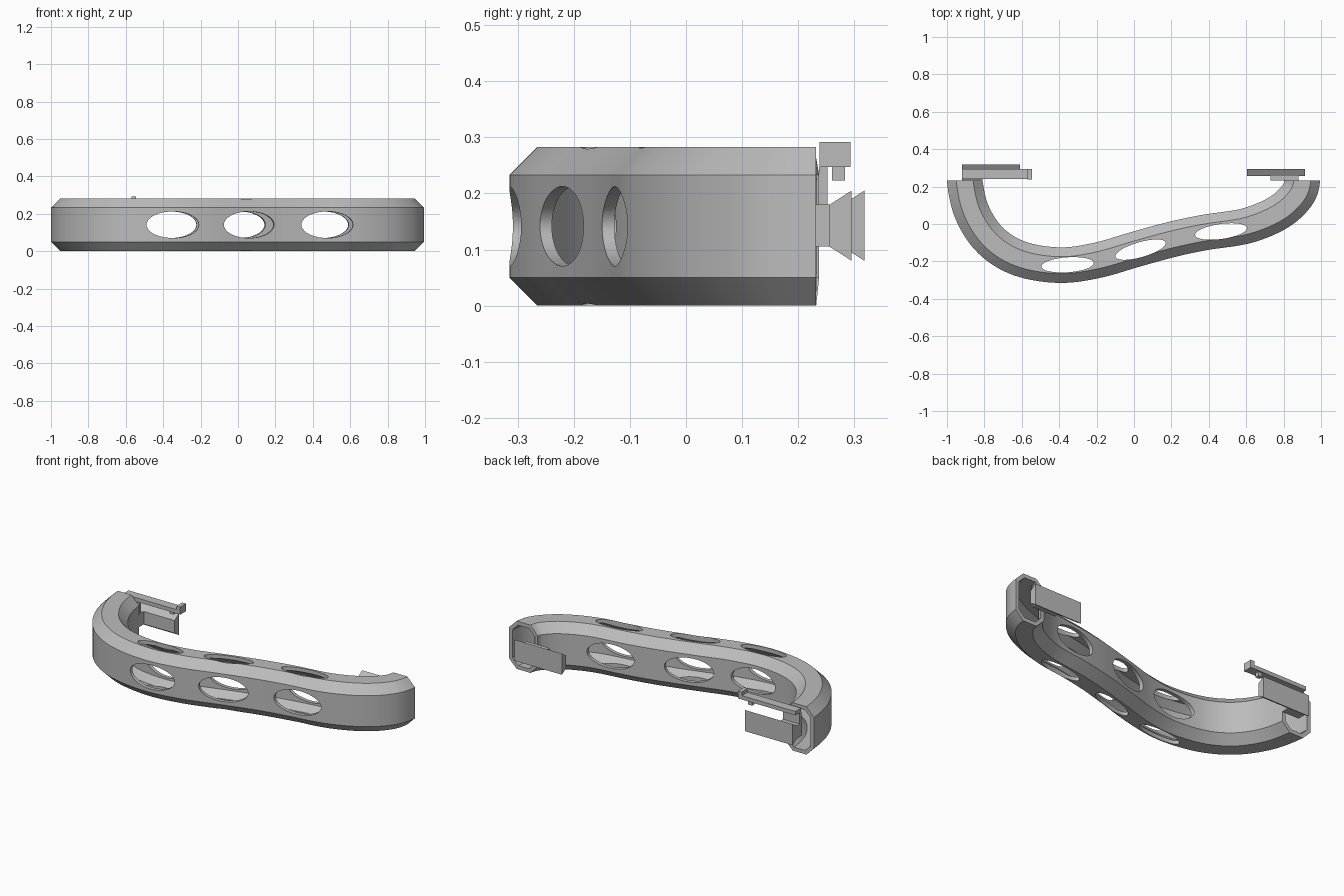
import bpy, bmesh, math
from mathutils import Vector, Matrix

cube = bpy.data.objects.get("Cube")
if cube:
    bpy.data.objects.remove(cube)

grey = bpy.data.materials.new("plain_grey")
grey.use_nodes = True
colour = (0.5, 0.5, 0.5, 1)
grey.diffuse_color = colour
grey.node_tree.nodes["Principled BSDF"].inputs["Base Color"].default_value = colour


def make_object(name, bm):
    bmesh.ops.recalc_face_normals(bm, faces=bm.faces)
    mesh = bpy.data.meshes.new(name)
    bm.to_mesh(mesh)
    bm.free()
    mesh.materials.append(grey)
    obj = bpy.data.objects.new(name, mesh)
    bpy.context.collection.objects.link(obj)
    return obj


def box(name, x, y, z):
    bm = bmesh.new()
    bmesh.ops.create_cube(bm, size=1)
    for v in bm.verts:
        for i, (a, b) in enumerate((x, y, z)):
            v.co[i] = (a + b) / 2 + v.co[i] * (b - a)
    return make_object(name, bm)


def extrude_x(name, profile, x0, x1):
    bm = bmesh.new()
    face = bm.faces.new([bm.verts.new((x0, y, z)) for y, z in profile])
    new = bmesh.ops.extrude_face_region(bm, geom=[face])["geom"]
    bmesh.ops.translate(bm, vec=(x1 - x0, 0, 0),
                        verts=[g for g in new if isinstance(g, bmesh.types.BMVert)])
    return make_object(name, bm)


# Centre line of the handle, smoothed through a few points
END, MID = 0.232, 0.1415
path = [Vector(p) for p in (
    (-0.905, END), (-0.865, 0.06), (-0.765, -0.09), (-0.61, -0.185), (-0.4, -0.22),
    (-0.2, -0.195), (0, -0.138), (0.2, -0.083), (0.38, -0.045), (0.6, -0.01),
    (0.77, 0.06), (0.87, 0.15), (0.9, END))]


def spline(pts, steps=8):
    ext = [pts[0] + Vector((0, 0.17)), *pts, pts[-1] + Vector((0, 0.1))]
    out = []
    for a, b, c, d in zip(ext, ext[1:], ext[2:], ext[3:]):
        for i in range(steps):
            t = i / steps
            out.append((2 * b + (c - a) * t + (2 * a - 5 * b + 4 * c - d) * t ** 2
                        + (3 * b - a - 3 * c + d) * t ** 3) / 2)
    return out + [pts[-1]]


def octagon(w, h, c):
    return [(w, c - h), (w, h - c), (w - c, h), (c - w, h),
            (-w, h - c), (-w, c - h), (c - w, -h), (w - c, -h)]


# Hollow tube swept along the centre line
line = spline(path)
wall = 0.022
shells = [octagon(0.095, MID, 0.05),
          octagon(0.095 - wall, MID - wall, 0.05 - 0.586 * wall)]
bm = bmesh.new()
rings = []
for i, p in enumerate(line):
    if i in (0, len(line) - 1):
        t = Vector((0, -1 if i == 0 else 1))
    else:
        t = (line[i + 1] - line[i - 1]).normalized()
    n = Vector((-t.y, t.x))
    rings.append([[bm.verts.new((p.x + n.x * u, p.y + n.y * u, MID + v))
                   for u, v in shell] for shell in shells])
for k in range(8):
    j = (k + 1) % 8
    for a, b in zip(rings, rings[1:]):
        for s in (0, 1):
            bm.faces.new((a[s][k], a[s][j], b[s][j], b[s][k]))
    for r in (rings[0], rings[-1]):
        bm.faces.new((r[0][k], r[0][j], r[1][j], r[1][k]))
handle = make_object("hollow_handle", bm)


# Oval holes through the front and through the top
def cut_oval(x, y, angle, upright):
    bm = bmesh.new()
    bmesh.ops.create_cone(bm, cap_ends=True, segments=48, radius1=1, radius2=1, depth=0.5)
    size = Matrix.Diagonal((0.14, 0.04 if upright else 0.071, 1, 1))
    tip = Matrix.Identity(4) if upright else Matrix.Rotation(math.pi / 2, 4, "X")
    turn = Matrix.Rotation(math.radians(angle), 4, "Z")
    bm.transform(Matrix.Translation((x, y, MID)) @ turn @ tip @ size)
    cutter = make_object("hole_cutter", bm)
    cutter.hide_render = True
    mod = handle.modifiers.new("hole", "BOOLEAN")
    mod.object, mod.operation, mod.solver = cutter, "DIFFERENCE", "EXACT"
    bpy.context.view_layer.objects.active = handle
    bpy.ops.object.modifier_apply(modifier=mod.name)
    bpy.data.objects.remove(cutter)


for x, y, angle in ((-0.355, -0.218, 4), (0.035, -0.137, 16), (0.465, -0.04, 8)):
    for upright in (False, True):
        cut_oval(x, y, angle, upright)

bpy.ops.object.select_all(action="DESELECT")
handle.select_set(True)
bpy.context.view_layer.objects.active = handle
bpy.ops.object.shade_smooth_by_angle(angle=math.radians(25))


# Flared rail and its neck at each end
def rail(side, x0, x1, y):
    extrude_x(side + "_rail", [(y, 0.105), (y, 0.18), (y + 0.039, 0.205),
                               (y + 0.039, 0.08)], x0, x1)


rail("left", 0.605, 0.915, 0.256)
box("left_neck", (0.73, 0.88), (END, 0.256), (0.105, 0.18))
rail("right", -0.92, -0.61, 0.279)
box("right_neck", (-0.92, -0.81), (END, 0.279), (0.105, 0.18))

# Latch arm above the right rail
box("latch_post", (-0.92, -0.81), (0.237, 0.252), (0.18, 0.247))
box("latch_arm", (-0.92, -0.57), (0.24, 0.293), (0.247, 0.27))
box("latch_tip", (-0.57, -0.545), (0.238, 0.293), (0.247, 0.292))
box("latch_nub", (-0.63, -0.605), (0.26, 0.283), (0.223, 0.247))
